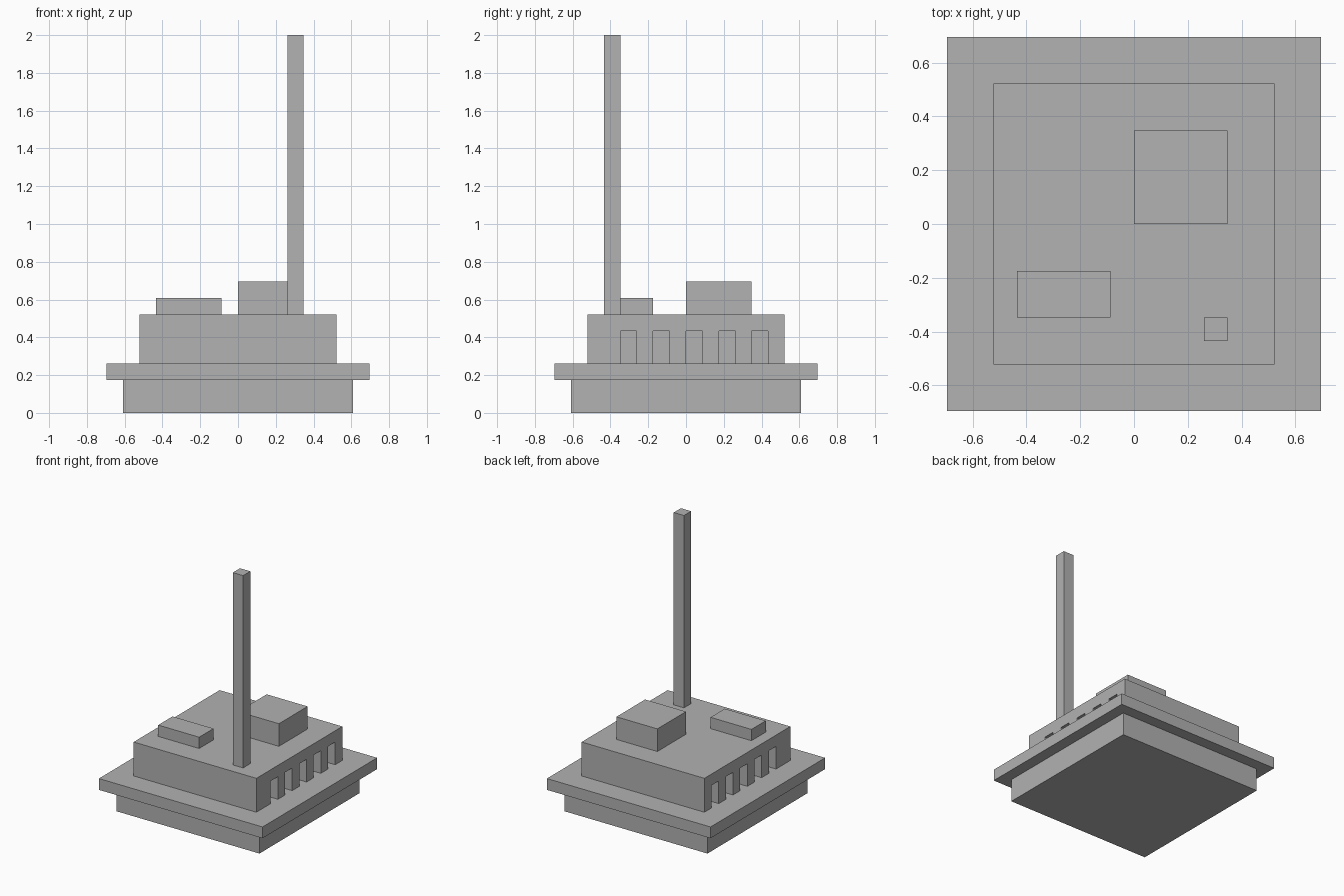
import bpy
import bmesh
from mathutils import Matrix, Vector

U = 2 / 23  # one module of the building grid

default = bpy.data.objects.get("Cube")
if default:
    bpy.data.objects.remove(default, do_unlink=True)

# Single flat colour
grey = bpy.data.materials.new("plain grey")
grey.use_nodes = True
colour = (0.445, 0.445, 0.445, 1)
grey.diffuse_color = colour
grey.node_tree.nodes["Principled BSDF"].inputs["Base Color"].default_value = colour


def blocks(name, boxes):
    """Make one object from boxes given as (low corner, high corner) in modules."""
    bm = bmesh.new()
    for low, high in boxes:
        low, high = Vector(low) * U, Vector(high) * U
        place = Matrix.Translation((low + high) / 2) @ Matrix.Diagonal((high - low).to_4d())
        place[3][3] = 1
        bmesh.ops.create_cube(bm, size=1, matrix=place)
    mesh = bpy.data.meshes.new(name)
    bm.to_mesh(mesh)
    bm.free()
    mesh.materials.append(grey)
    obj = bpy.data.objects.new(name, mesh)
    bpy.context.collection.objects.link(obj)
    return obj


# Stepped foundation and main hall
blocks("base", [((-7, -7, 0), (7, 7, 2))])
blocks("terrace_slab", [((-8, -8, 2), (8, 8, 3))])
hall = blocks("main_hall", [((-6, -6, 3), (6, 6, 6))])

# Five recessed doorways along each side of the hall
recesses = []
for y in range(-4, 5, 2):
    recesses.append(((5, y, 2), (7, y + 1, 5)))
    recesses.append(((-7, y, 2), (-5, y + 1, 5)))
cutter = blocks("doorway_cutter", recesses)
cutter.hide_render = True
cut = hall.modifiers.new("doorways", "BOOLEAN")
cut.operation = "DIFFERENCE"
cut.solver = "EXACT"
cut.object = cutter
bpy.context.view_layer.objects.active = hall
bpy.ops.object.modifier_apply(modifier=cut.name)
bpy.data.objects.remove(cutter, do_unlink=True)

# Rooftop blocks and tall mast
blocks("roof_block_tall", [((0, 0, 6), (4, 4, 8))])
blocks("roof_block_low", [((-5, -4, 6), (-1, -2, 7))])
blocks("mast", [((3, -5, 6), (4, -4, 23))])
